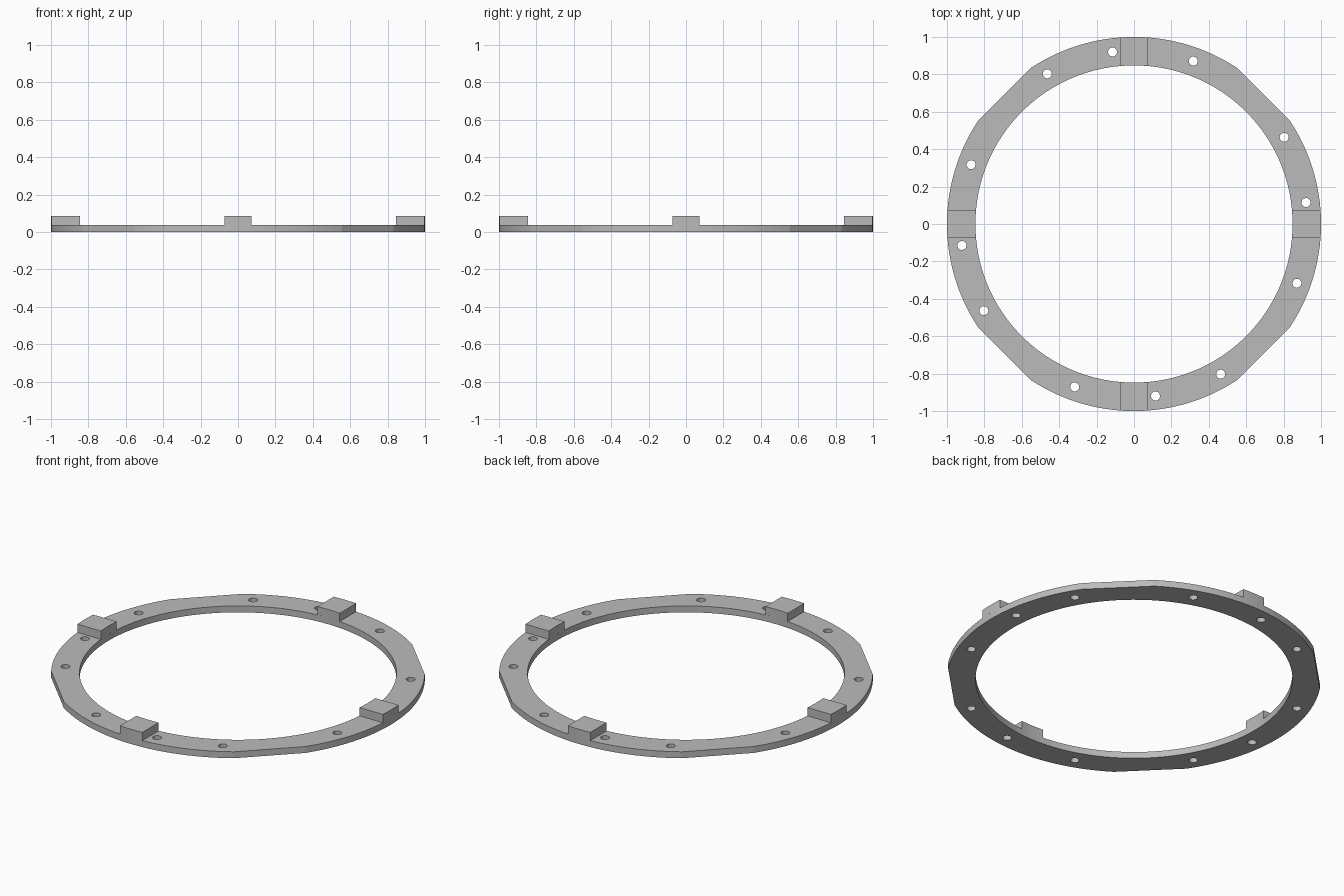
import bpy, bmesh
from math import sin, cos, asin, acos, radians, pi

cube = bpy.data.objects.get("Cube")
if cube:
    bpy.data.objects.remove(cube, do_unlink=True)

OUTER, INNER, FLAT = 1.0, 0.848, 0.981      # radii and distance of the flats
RING_TOP, BLOCK_TOP, BLOCK_HALF = 0.038, 0.087, 0.073
HOLE_R, HOLE_CIRCLE = 0.024, 0.927

grey = bpy.data.materials.new("grey")
grey.use_nodes = True
colour = (0.5, 0.5, 0.5, 1)
grey.diffuse_color = colour
grey.node_tree.nodes["Principled BSDF"].inputs["Base Color"].default_value = colour


def arc(radius, start, end, steps, cx=0, cy=0):
    angles = [start + (end - start) * i / steps for i in range(steps + 1)]
    return [(cx + radius * cos(a), cy + radius * sin(a)) for a in angles]


def circle(radius, steps, cx=0, cy=0):
    return arc(radius, 0, 2 * pi, steps, cx, cy)[:-1]


def plate(name, outlines, bottom, top):
    """Fill closed outlines (inner ones become holes) and give them thickness."""
    curve = bpy.data.curves.new(name, 'CURVE')
    curve.dimensions = '2D'
    curve.fill_mode = 'BOTH'
    curve.extrude = (top - bottom) / 2
    for points in outlines:
        spline = curve.splines.new('POLY')
        spline.points.add(len(points) - 1)
        for p, (x, y) in zip(spline.points, points):
            p.co = (x, y, 0, 1)
        spline.use_cyclic_u = True
    obj = bpy.data.objects.new(name, curve)
    bpy.context.collection.objects.link(obj)
    obj.location.z = (top + bottom) / 2
    bpy.ops.object.select_all(action='DESELECT')
    obj.select_set(True)
    bpy.context.view_layer.objects.active = obj
    bpy.ops.object.convert(target='MESH')
    obj = bpy.context.object
    # Weld the caps to the walls
    bm = bmesh.new()
    bm.from_mesh(obj.data)
    bmesh.ops.remove_doubles(bm, verts=bm.verts, dist=1e-5)
    bmesh.ops.recalc_face_normals(bm, faces=bm.faces)
    bm.to_mesh(obj.data)
    bm.free()
    obj.data.materials.clear()
    obj.data.materials.append(grey)
    bpy.ops.object.shade_smooth_by_angle(angle=radians(8))
    return obj


# Ring: four arcs joined by diagonal flats, with a bore and three holes per quarter
half_arc = pi / 4 - acos(FLAT / OUTER)
outline, holes = [], []
for k in range(4):
    turn = k * pi / 2
    outline += arc(OUTER, turn - half_arc, turn + half_arc, 32)
    for degrees in (7.1, 30, 70):
        a = turn + radians(degrees)
        holes.append(circle(HOLE_R, 24, HOLE_CIRCLE * cos(a), HOLE_CIRCLE * sin(a)))
plate("ring", [outline, circle(INNER, 160)] + holes, 0, RING_TOP)

# Four raised blocks with parallel sides that follow the ring's curve
a_out, a_in = asin(BLOCK_HALF / OUTER), asin(BLOCK_HALF / INNER)
segment = arc(OUTER, -a_out, a_out, 8) + arc(INNER, a_in, -a_in, 8)
for k, side in enumerate(("left", "back", "right", "front")):
    block = plate(side + "_block", [segment], RING_TOP, BLOCK_TOP)
    block.rotation_euler.z = k * pi / 2
